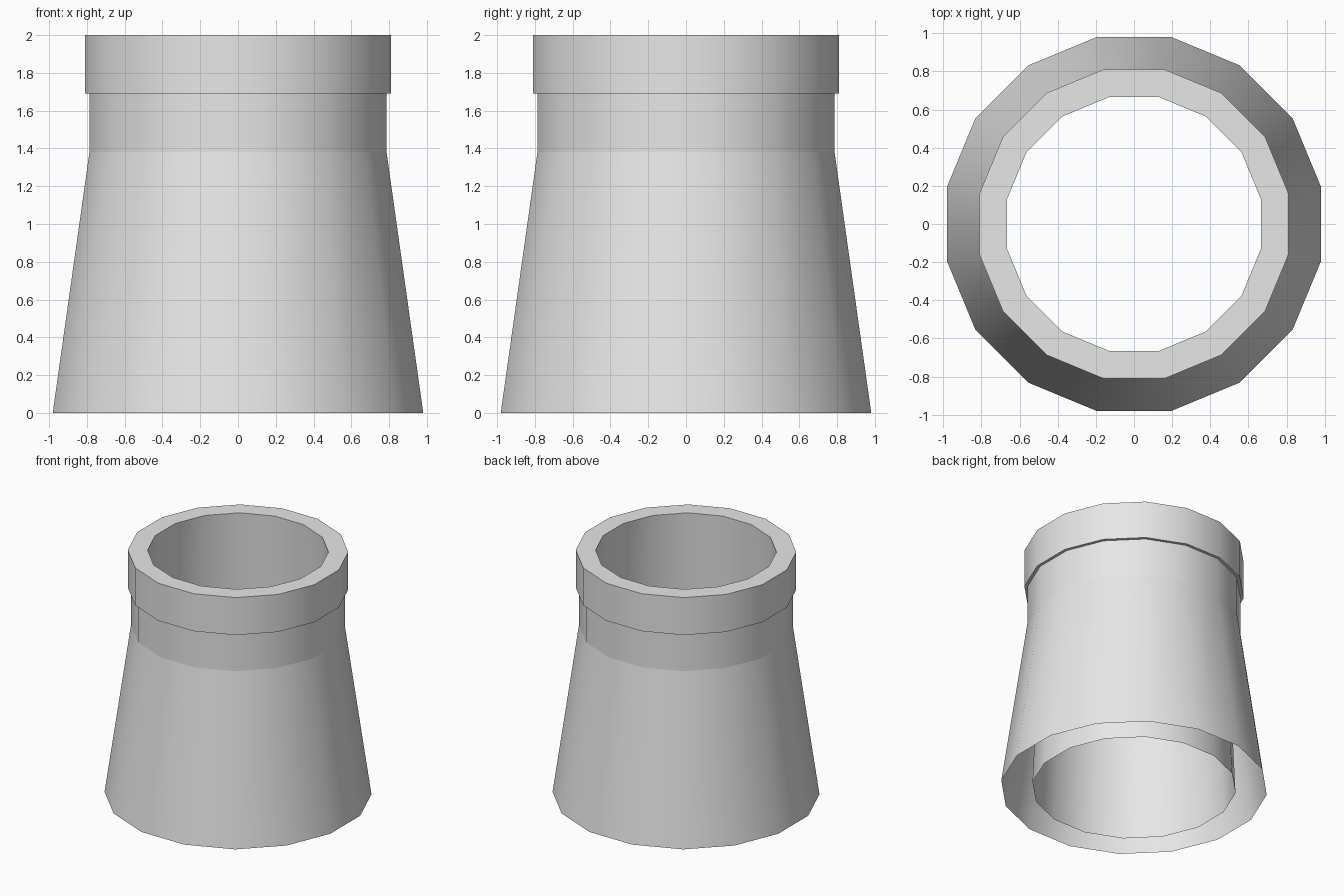
import bpy, bmesh, math

cube = bpy.data.objects.get("Cube")
if cube:
    bpy.data.objects.remove(cube, do_unlink=True)

SIDES = 16

grey = bpy.data.materials.new("light grey")
grey.use_nodes = True
colour = (0.8, 0.8, 0.8, 1)
grey.diffuse_color = colour
grey.node_tree.nodes["Principled BSDF"].inputs["Base Color"].default_value = colour


def lathe(name, profile):
    """Revolve (radius, height) points into an open shell, crisp at each ring."""
    bm = bmesh.new()
    rings = []
    for radius, z in profile:
        ring = []
        for i in range(SIDES):
            a = 2 * math.pi * (i + 0.5) / SIDES
            ring.append(bm.verts.new((radius * math.cos(a), radius * math.sin(a), z)))
        rings.append(ring)
    for low, high in zip(rings, rings[1:]):
        for i in range(SIDES):
            j = (i + 1) % SIDES
            face = bm.faces.new((low[i], low[j], high[j], high[i]))
            face.smooth = True
    for ring in rings:
        for i in range(SIDES):
            edge = bm.edges.get((ring[i], ring[(i + 1) % SIDES]))
            edge.smooth = False
    mesh = bpy.data.meshes.new(name)
    bm.to_mesh(mesh)
    bm.free()
    mesh.materials.append(grey)
    obj = bpy.data.objects.new(name, mesh)
    bpy.context.collection.objects.link(obj)
    return obj


# Tapered skirt, straight neck, overhanging collar, and the inner tube
# running back down to the open base
lathe("tapered_pipe", [
    (1.0, 0),
    (0.802, 1.38),
    (0.802, 1.69),
    (0.826, 1.69),
    (0.826, 2),
    (0.678, 2),
    (0.765, 0),
])
